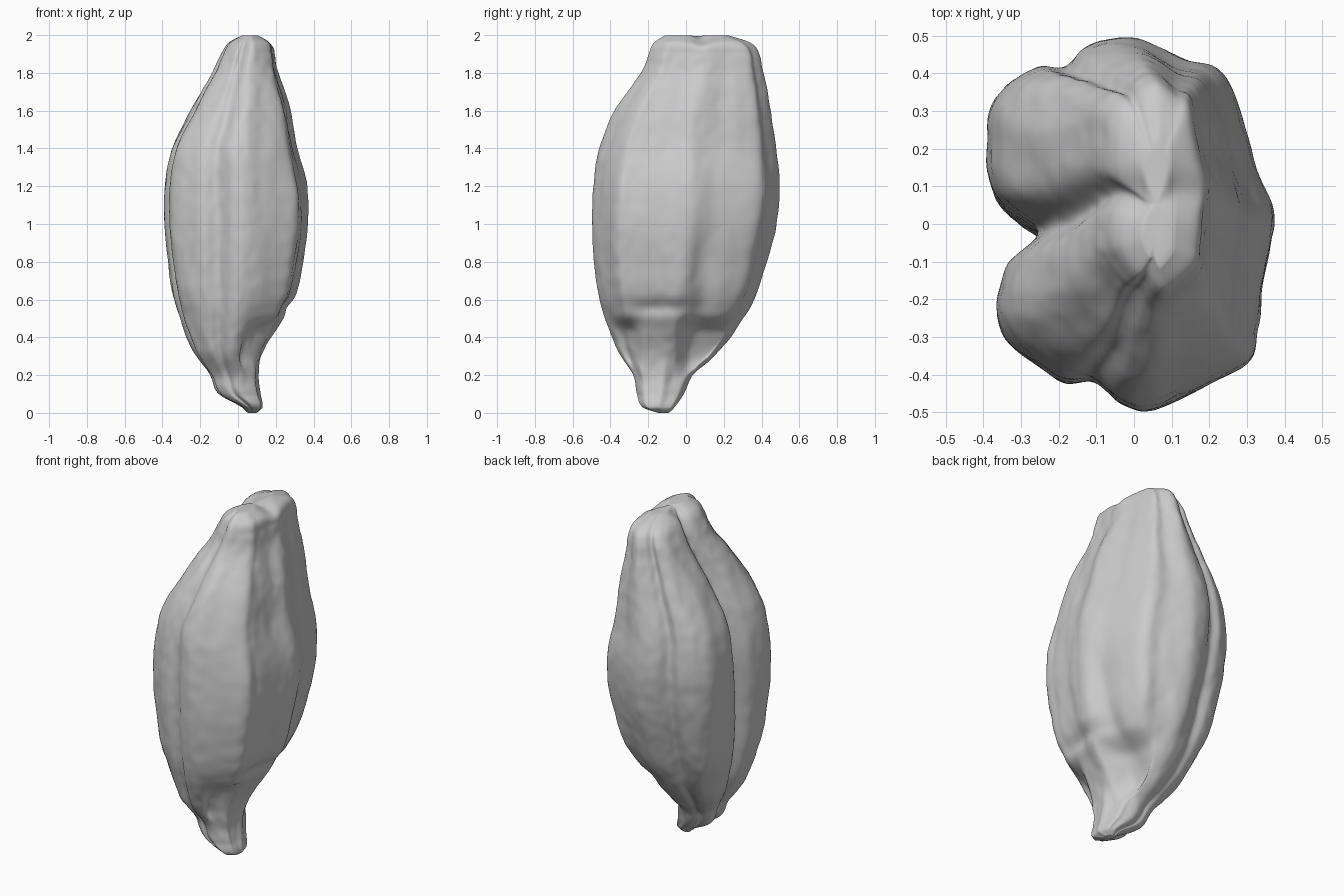
import bpy
import bmesh
import math
from mathutils import Vector, noise

cube = bpy.data.objects.get("Cube")
if cube:
    bpy.data.objects.remove(cube, do_unlink=True)

SIDES = 8    # samples per outline span
RINGS = 170  # rings from the stub to the crown

# Lobed outline of the pod at its widest, with the deep crease on -x
OUTLINE = [
    (.39, .02), (.33, .18), (.26, .39), (.15, .44), (0, .5), (-.12, .47),
    (-.18, .42), (-.26, .42), (-.34, .37), (-.39, .26), (-.37, .08),
    (-.25, -.02), (-.34, -.12), (-.36, -.26), (-.3, -.34), (-.19, -.42),
    (-.1, -.42), (-.03, -.48), (.04, -.5), (.13, -.47), (.31, -.37),
    (.34, -.27), (.36, -.12),
]

# Height, then the x range and y range of the pod there
PROFILE = [
    (0, .05, .1, -.15, -.09), (.03, .02, .13, -.23, -.06),
    (.1, -.1, .12, -.26, -.01), (.2, -.15, .11, -.28, .04),
    (.3, -.22, .13, -.35, .15), (.4, -.27, .18, -.39, .24),
    (.6, -.34, .3, -.46, .36), (.8, -.37, .35, -.49, .43),
    (1, -.39, .38, -.5, .48), (1.2, -.39, .37, -.49, .5),
    (1.4, -.35, .32, -.46, .48), (1.6, -.25, .28, -.38, .45),
    (1.8, -.14, .22, -.24, .41), (1.9, -.09, .2, -.2, .39),
    (1.96, -.05, .18, -.17, .34), (2, .02, .11, -.11, .22),
]


def spline(a, b, c, d, t):
    """Smooth point between b and c."""
    return b + ((c - a) * t + (a * 2 - b * 5 + c * 4 - d) * t * t
                + (b * 3 - a - c * 3 + d) * t ** 3) / 2


def smooth_outline():
    pts = [Vector(p) for p in OUTLINE]
    n = len(pts)
    return [spline(pts[i - 1], pts[i], pts[(i + 1) % n], pts[(i + 2) % n], s / SIDES)
            for i in range(n) for s in range(SIDES)]


def bounds_at(z):
    """Smoothly interpolated x and y ranges at a height."""
    last = len(PROFILE) - 1
    i = max(k for k in range(last) if PROFILE[k][0] <= z)
    rows = [PROFILE[max(0, min(last, i + k))] for k in (-1, 0, 1, 2)]
    before, low, high, after = rows
    span = high[0] - low[0]
    t = (z - low[0]) / span
    result = []
    for k in range(1, 5):
        m0 = (high[k] - before[k]) / (high[0] - before[0]) * span
        m1 = (after[k] - low[k]) / (after[0] - low[0]) * span
        result.append((2 * t ** 3 - 3 * t * t + 1) * low[k] + (t ** 3 - 2 * t * t + t) * m0
                      + (3 * t * t - 2 * t ** 3) * high[k] + (t ** 3 - t * t) * m1)
    return result


def ramp(value, start, end):
    t = max(0, min(1, (value - start) / (end - start)))
    return t * t * (3 - 2 * t)


def bell(value, centre, width):
    return math.exp(-((value - centre) / width) ** 2)


def shape_point(unit, z):
    x0, x1, y0, y1 = bounds_at(z)
    x = (x0 + x1) / 2 + unit.x / .39 * (x1 - x0) / 2
    y = (y0 + y1) / 2 + unit.y / .5 * (y1 - y0) / 2
    # Shelf above the stub: recess both sides of the tongue on +x
    side = ramp(unit.x, .1, .3)
    beside = ramp(abs(y + .14), .08, .17)
    x -= side * beside * .07 * (1 - ramp(z, .43, .52)) * ramp(z, .14, .3)
    x -= side * .03 * bell(z, .56, .035) * bell(y, -.14, .14)
    # Shallow channel rising from the shelf
    x -= side * .025 * bell(y, .08, .06) * bell(z, .65, .3)
    # Dent where the crease runs over the crown
    drop = .025 * bell(y, .08, .05) * ramp(z, 1.85, 2)
    p = Vector((x, y, z - drop))
    # Long wrinkles and fine pitting, fading out at both ends
    out = Vector((unit.x, unit.y, 0)).normalized()
    fade = ramp(z, 0, .2) * (1 - ramp(z, 1.85, 2))
    wrinkle = noise.noise(Vector((x * 11, y * 11, z * 2.5))) * .009
    pit = noise.noise(Vector((x * 22, y * 22, z * 16))) * .004
    return p + out * (wrinkle + pit - .003) * fade


def build_pod():
    bm = bmesh.new()
    outline = smooth_outline()
    rings = []
    for r in range(RINGS + 1):
        # Rings crowd together near both ends
        t = r / RINGS
        z = 2 * (t - math.sin(2 * math.pi * t) * .8 / (2 * math.pi))
        rings.append([bm.verts.new(shape_point(u, min(z, 2))) for u in outline])
    n = len(outline)
    for low, high in zip(rings, rings[1:]):
        for i in range(n):
            j = (i + 1) % n
            bm.faces.new((low[i], low[j], high[j], high[i]))
    # Close the stub and the crown
    for ring in (rings[0], rings[-1]):
        middle = sum((v.co for v in ring), Vector()) / n
        hub = bm.verts.new(middle)
        for i in range(n):
            bm.faces.new((ring[i], ring[(i + 1) % n], hub))
    bmesh.ops.recalc_face_normals(bm, faces=bm.faces)
    mesh = bpy.data.meshes.new("seed_pod")
    bm.to_mesh(mesh)
    bm.free()
    pod = bpy.data.objects.new("seed_pod", mesh)
    bpy.context.collection.objects.link(pod)
    return pod


pod = build_pod()

# Plain grey husk
husk = bpy.data.materials.new("husk_grey")
husk.use_nodes = True
husk.diffuse_color = (.6, .6, .6, 1)
husk.node_tree.nodes["Principled BSDF"].inputs["Base Color"].default_value = (.6, .6, .6, 1)
pod.data.materials.append(husk)

# Soften the shelf and ridges
soften = pod.modifiers.new("soften", "SMOOTH")
soften.factor = .5
soften.iterations = 3

bpy.ops.object.select_all(action="DESELECT")
pod.select_set(True)
bpy.context.view_layer.objects.active = pod
bpy.ops.object.shade_smooth_by_angle(angle=math.radians(60))
